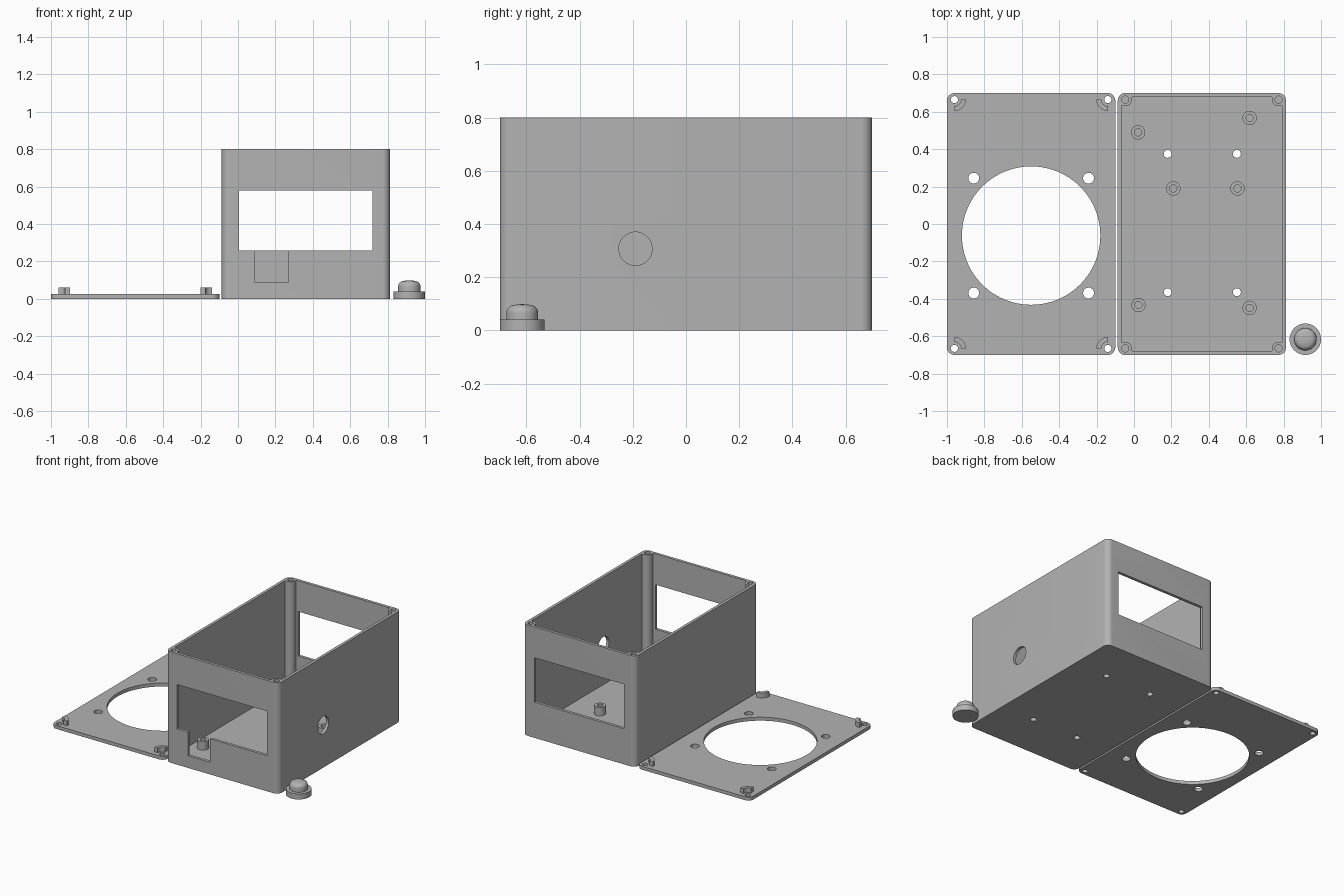
import bpy, bmesh, math
from mathutils import Matrix

cube = bpy.data.objects.get("Cube")
if cube:
    bpy.data.objects.remove(cube, do_unlink=True)

grey = bpy.data.materials.new("plain grey plastic")
grey.use_nodes = True
grey.diffuse_color = (0.45, 0.45, 0.45, 1)
grey.node_tree.nodes["Principled BSDF"].inputs["Base Color"].default_value = grey.diffuse_color

CORNERS = [(1, 1), (-1, 1), (-1, -1), (1, -1)]
HX, HY = 0.45, 0.70                 # half size of box and lid
BOX_X, LID_X = 0.363, -0.55
POST_X, POST_Y = HX - 0.04, HY - 0.035
FLOOR = 0.025


def arc(cx, cy, r, a0, a1, n=10):
    angles = [math.radians(a0 + (a1 - a0) * i / n) for i in range(n + 1)]
    return [(cx + r * math.cos(a), cy + r * math.sin(a)) for a in angles]


def circle(r, n=48):
    return arc(0, 0, r, 0, 360, n)[:-1]


def four_corners(path):
    """Mirror one corner path into a closed counter-clockwise outline."""
    out = []
    for sx, sy in CORNERS:
        pts = [(sx * x, sy * y) for x, y in path]
        out += pts if sx * sy > 0 else pts[::-1]
    return out


def prism(name, outline, z0, z1, loc=(0, 0, 0), turn=None):
    bm = bmesh.new()
    face = bm.faces.new([bm.verts.new((x, y, z0)) for x, y in outline])
    top = bmesh.ops.extrude_face_region(bm, geom=[face])["geom"]
    bmesh.ops.translate(bm, vec=(0, 0, z1 - z0),
                        verts=[v for v in top if isinstance(v, bmesh.types.BMVert)])
    if turn:
        bmesh.ops.transform(bm, matrix=turn, verts=bm.verts)
    return finish(name, bm, loc)


def lathe(name, profile, loc, n=48):
    """Revolve (radius, z) points about the z axis."""
    bm = bmesh.new()
    verts = [bm.verts.new((r, 0, z)) for r, z in profile]
    edges = [bm.edges.new(pair) for pair in zip(verts, verts[1:])]
    bmesh.ops.spin(bm, geom=verts + edges, cent=(0, 0, 0), axis=(0, 0, 1),
                   angle=math.tau, steps=n, use_duplicate=False)
    bmesh.ops.remove_doubles(bm, verts=bm.verts, dist=0.0001)
    return finish(name, bm, loc)


def finish(name, bm, loc):
    bmesh.ops.recalc_face_normals(bm, faces=bm.faces)
    mesh = bpy.data.meshes.new(name)
    bm.to_mesh(mesh)
    bm.free()
    mesh.materials.append(grey)
    obj = bpy.data.objects.new(name, mesh)
    obj.location = loc
    bpy.context.collection.objects.link(obj)
    return obj


def activate(obj):
    bpy.ops.object.select_all(action="DESELECT")
    obj.select_set(True)
    bpy.context.view_layer.objects.active = obj


def cut(obj, cutter):
    mod = obj.modifiers.new("cut", "BOOLEAN")
    mod.operation, mod.solver, mod.object = "DIFFERENCE", "EXACT", cutter
    activate(obj)
    bpy.ops.object.modifier_apply(modifier=mod.name)
    bpy.data.objects.remove(cutter, do_unlink=True)


def drill(obj, x, y, r, z0, z1):
    cut(obj, prism("drill", circle(r), z0, z1, (x, y, 0)))


def block(x0, x1, y0, y1, z0, z1):
    return prism("block", [(x0, y0), (x1, y0), (x1, y1), (x0, y1)], z0, z1)


plate = four_corners(arc(HX - 0.04, HY - 0.04, 0.04, 0, 90))

# Box body, hollowed around four corner posts
box = prism("box_body", plate, 0, 0.8, (BOX_X, 0, 0))
wall, post = 0.021, 0.035
cavity = four_corners([(HX - wall, POST_Y - post)]
                      + arc(POST_X, POST_Y, post, 270, 180)
                      + [(POST_X - post, HY - wall)])
cut(box, prism("cavity", cavity, FLOOR, 0.9, (BOX_X, 0, 0)))

# Windows front and back, front notch, side cable hole
for y in (-HY, HY):
    cut(box, block(0.005, 0.72, y - 0.05, y + 0.05, 0.257, 0.578))
cut(box, block(0.09, 0.267, -HY - 0.05, -HY + 0.05, 0.088, 0.3))
cut(box, prism("side_hole", circle(0.0626), -0.06, 0.06, (BOX_X + HX, -0.19, 0.307),
               Matrix.Rotation(math.pi / 2, 4, "Y")))

# Screw holes in posts and floor
for sx, sy in CORNERS:
    drill(box, BOX_X + sx * POST_X, sy * POST_Y, 0.019, 0.4, 0.9)
    drill(box, 0.365 + sx * 0.185, 0.005 + sy * 0.37, 0.021, -0.1, 0.1)

# Standoffs on the floor
spots = [(0.022, 0.49), (0.618, 0.567), (0.21, 0.19),
         (0.553, 0.19), (0.024, -0.433), (0.618, -0.448)]
tube = [(0.019, 0), (0.038, 0), (0.038, 0.062), (0.019, 0.062), (0.019, 0)]
standoffs = [lathe(f"standoff_{i + 1}", tube, (x, y, FLOOR - 0.001), 32)
             for i, (x, y) in enumerate(spots)]

# Lid plate with fan opening and screw holes
lid = prism("lid_plate", plate, 0, FLOOR, (LID_X, 0, 0))
cut(lid, prism("fan_opening", circle(0.37, 96), -0.1, 0.1, (LID_X, -0.062, 0)))
for sx, sy in CORNERS:
    drill(lid, LID_X + sx * 0.307, -0.062 + sy * 0.307, 0.029, -0.1, 0.1)
    drill(lid, LID_X + sx * POST_X, sy * POST_Y, 0.019, -0.1, 0.1)

# Curved locating tabs on the lid
tabs = []
for i, (sx, sy) in enumerate(CORNERS):
    ring = arc(0, 0, 0.061, 180, 270) + arc(0, 0, 0.035, 270, 180)
    tabs.append(prism(f"lid_tab_{i + 1}", [(sx * x, sy * y) for x, y in ring],
                      FLOOR - 0.001, 0.06, (LID_X + sx * POST_X, sy * POST_Y, 0)))

# Push button with a rounded cap
cap = [(0.03 + x, z) for x, z in arc(0, 0.065, 0.03, 0, 75, 8)]
button = lathe("push_button", [(0, 0), (0.084, 0), (0.084, 0.04), (0.06, 0.04)]
               + cap + [(0.02, 0.0975), (0, 0.0985)], (0.916, -0.616, 0))

for obj in [box, lid, button] + standoffs + tabs:
    activate(obj)
    bpy.ops.object.shade_smooth_by_angle(angle=math.radians(35))
